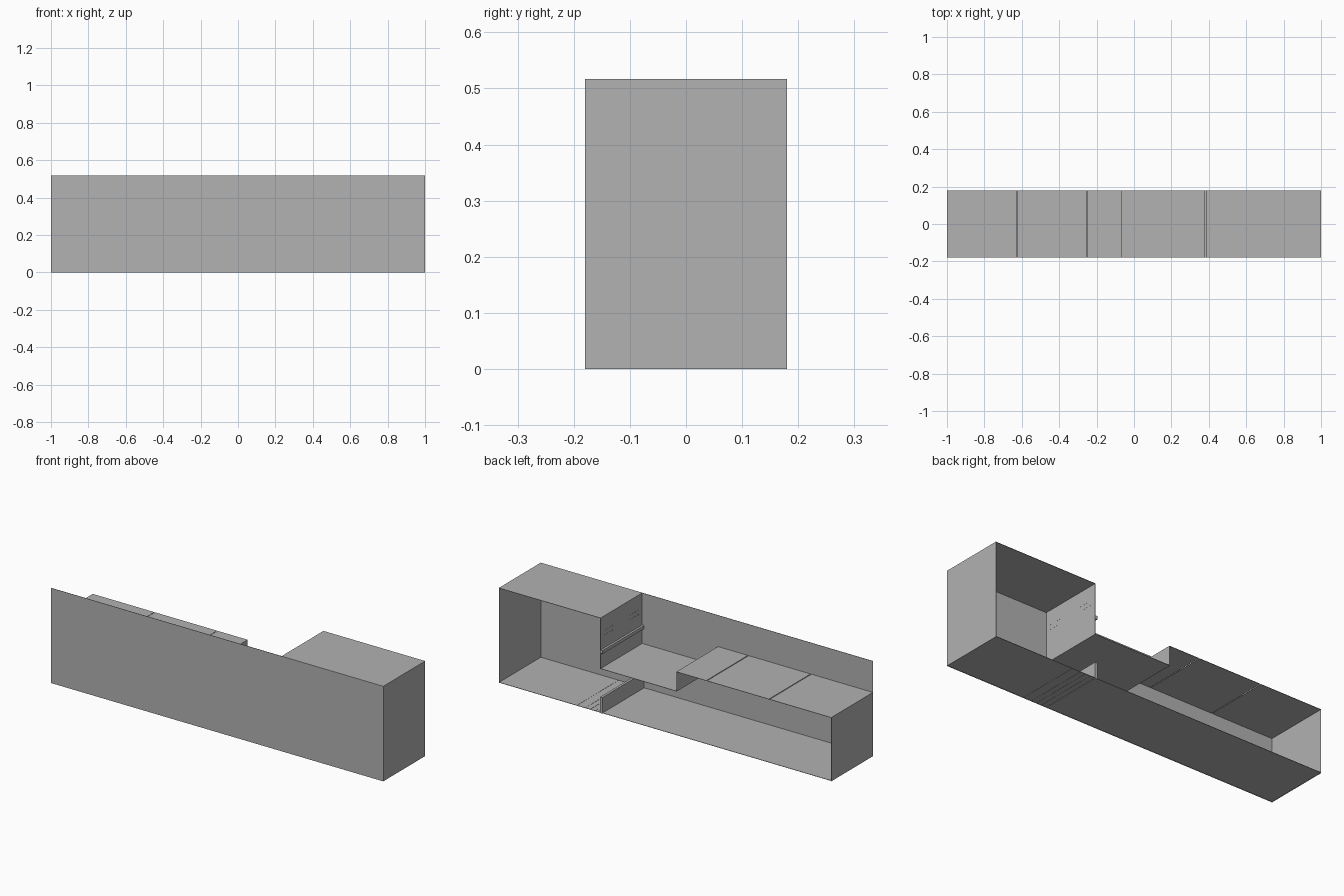
import bpy

cube = bpy.data.objects.get("Cube")
if cube:
    bpy.data.objects.remove(cube, do_unlink=True)

grey = bpy.data.materials.new("plain_grey")
grey.use_nodes = True
colour = (0.445, 0.445, 0.445, 1)
grey.diffuse_color = colour
grey.node_tree.nodes["Principled BSDF"].inputs["Base Color"].default_value = colour

W = 0.18        # half depth
TOP = 0.517     # tall block and front wall
UPPER = 0.347   # raised deck
LOWER = 0.242   # sunken deck
STEP_X = -0.068
FACE_X = 0.39   # inner face of the tall block
T = 0.002       # sheet thickness


def box(name, x, y, z):
    """Box spanning the given (low, high) ranges."""
    verts = [(a, b, c) for a in x for b in y for c in z]
    faces = [(0, 1, 3, 2), (4, 6, 7, 5), (0, 4, 5, 1),
             (2, 3, 7, 6), (0, 2, 6, 4), (1, 5, 7, 3)]
    mesh = bpy.data.meshes.new(name)
    mesh.from_pydata(verts, [], faces)
    mesh.materials.append(grey)
    obj = bpy.data.objects.new(name, mesh)
    bpy.context.collection.objects.link(obj)
    return obj


def panels(name, cuts, top, gap):
    """Row of horizontal sheets split at the given x positions."""
    for i, (a, b) in enumerate(zip(cuts, cuts[1:])):
        left = a + (gap / 2 if i else 0)
        right = b - (gap / 2 if i < len(cuts) - 2 else 0)
        box(f"{name}_{i + 1}", (left, right), (-W, W), (top - T, top))


# Full front wall; the back side stays open
box("front_wall", (-1, 1), (-W, -W + T), (0, TOP))

# Floor with narrow strips under the tall block
panels("floor", [-1, 0.39, 0.42, 0.45, 0.48, 0.53, 1], 0.004, 0.001)

# Tall block: roof, two-part end wall and inner face
box("block_roof", (FACE_X, 1), (-W, W), (TOP - T, TOP))
box("end_wall_lower", (1 - T, 1), (-W, W), (0, 0.255))
box("end_wall_upper", (1 - T, 1), (-W, W), (0.255, TOP))
box("block_inner_face", (FACE_X - T, FACE_X), (-W, W), (LOWER - T, TOP))
box("face_ledge", (0.376, FACE_X), (-W, W), (0.325, 0.343))

# Rows of small slots on the inner face
for side in (-1, 1):
    for row in (0.41, 0.435):
        for k in range(4):
            y = side * 0.11 + (k - 1.5) * 0.022
            box("face_slot", (FACE_X - T - 0.001, FACE_X + 0.001),
                (y - 0.004, y + 0.004), (row, row + 0.003))

# Sunken deck, riser and raised deck
panels("lower_deck", [STEP_X, 0.136, 0.287, FACE_X], LOWER, 0)
box("deck_riser", (STEP_X - T, STEP_X), (-W, W), (LOWER - T, UPPER))
panels("upper_deck", [-1, -0.627, -0.25, STEP_X], UPPER, 0.004)
box("far_end_wall", (-1, -1 + T), (-W, W), (0, UPPER))

# Low sill across the floor
box("floor_sill", (0.376, FACE_X), (-W, W), (0, 0.088))
